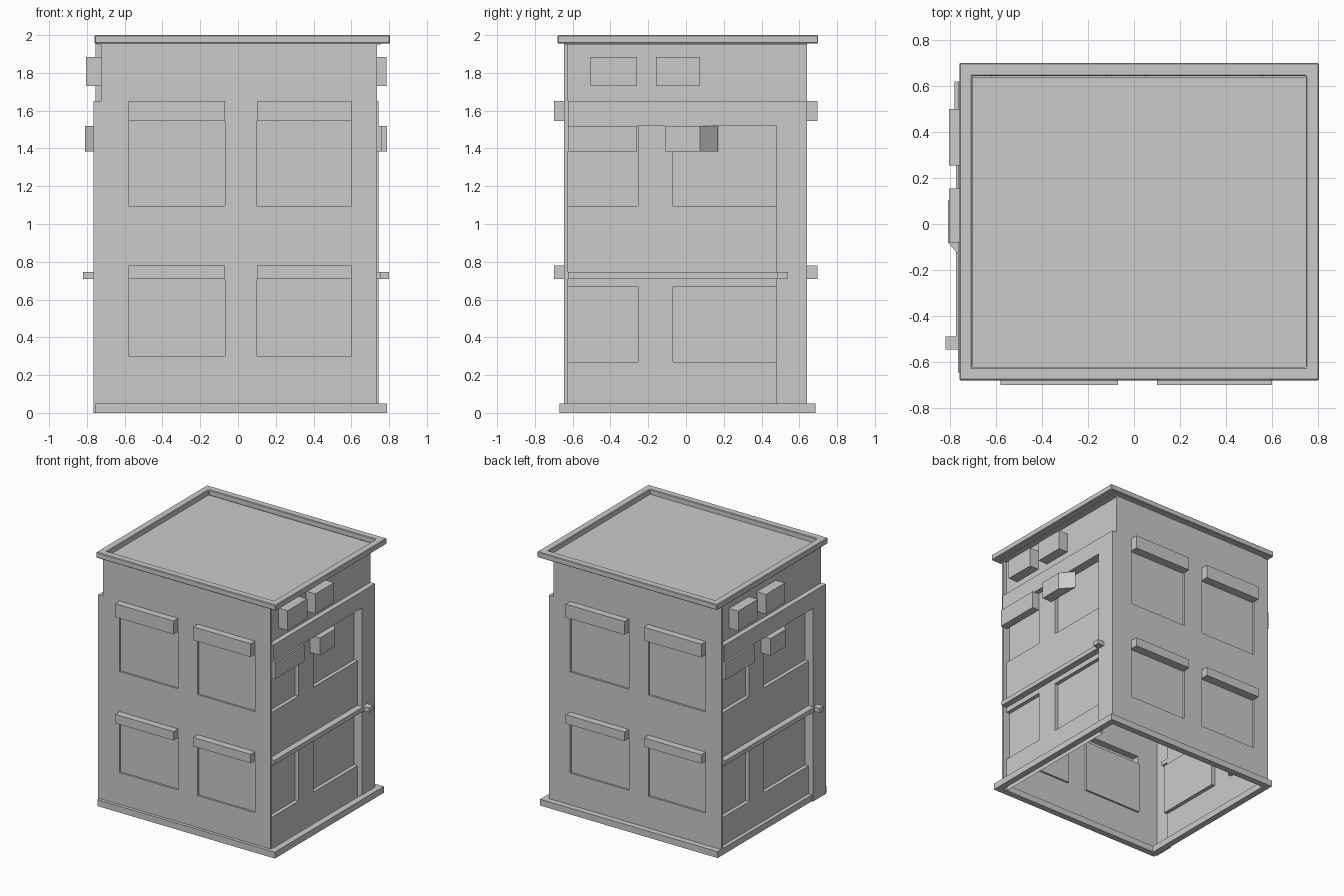
import bpy, bmesh

if "Cube" in bpy.data.objects:
    bpy.data.objects.remove(bpy.data.objects["Cube"])

CX, CY = -0.01, -0.0025      # axis of the half-turn symmetry
TOP = 1.955


def finish(name, bm, turned=False):
    if turned:               # half turn about the tower axis
        for v in bm.verts:
            v.co.x, v.co.y = 2 * CX - v.co.x, 2 * CY - v.co.y
    me = bpy.data.meshes.new(name)
    bm.to_mesh(me)
    bm.free()
    ob = bpy.data.objects.new(name, me)
    bpy.context.collection.objects.link(ob)
    return ob


def relief(name, size, rects, place, turned):
    """Single-sheet wall: rects are (u0, u1, v0, v1, depth), later ones win; None cuts."""
    u_min, u_max, v_min, v_max = size
    us = sorted({u_min, u_max, *(r[0] for r in rects), *(r[1] for r in rects)})
    vs = sorted({v_min, v_max, *(r[2] for r in rects), *(r[3] for r in rects)})

    def depth(i, j):
        if i + 1 >= len(us) or j + 1 >= len(vs):
            return None
        u, v, d = (us[i] + us[i + 1]) / 2, (vs[j] + vs[j + 1]) / 2, 0
        for r in rects:
            if r[0] < u < r[1] and r[2] < v < r[3]:
                d = r[4]
        return d

    bm = bmesh.new()

    def quad(*pts):
        bm.faces.new([bm.verts.new(place(*p)) for p in pts])

    for i in range(len(us) - 1):
        for j in range(len(vs) - 1):
            a = depth(i, j)
            if a is None:
                continue
            u0, u1, v0, v1 = us[i], us[i + 1], vs[j], vs[j + 1]
            quad((u0, v0, a), (u1, v0, a), (u1, v1, a), (u0, v1, a))
            b = depth(i + 1, j)
            if b is not None and b != a:
                quad((u1, v0, a), (u1, v0, b), (u1, v1, b), (u1, v1, a))
            b = depth(i, j + 1)
            if b is not None and b != a:
                quad((u0, v1, a), (u1, v1, a), (u1, v1, b), (u0, v1, b))
    bmesh.ops.remove_doubles(bm, verts=bm.verts, dist=1e-5)
    return finish(name, bm, turned)


def prism(name, outline, z0, z1, turned=False):
    bm = bmesh.new()
    face = bm.faces.new([bm.verts.new((x, y, z0)) for x, y in outline])
    ext = bmesh.ops.extrude_face_region(bm, geom=[face], use_keep_orig=True)
    for g in ext["geom"]:
        if isinstance(g, bmesh.types.BMVert):
            g.co.z = z1
    bmesh.ops.recalc_face_normals(bm, faces=bm.faces)
    return finish(name, bm, turned)


def box(name, x0, x1, y0, y1, z0, z1, turned=False):
    return prism(name, [(x0, y0), (x1, y0), (x1, y1), (x0, y1)], z0, z1, turned)


def frame(name, x0, x1, y0, y1, z0, z1, w, bevel=0):
    """Rectangular ring with a square section."""
    bm = bmesh.new()
    rings = []
    for inset, z in ((0, z0), (0, z1), (w, z1), (w, z0)):
        a, b, c, d = x0 + inset, x1 - inset, y0 + inset, y1 - inset
        rings.append([bm.verts.new(p) for p in ((a, c, z), (b, c, z), (b, d, z), (a, d, z))])
    for k in range(4):
        r, s = rings[k], rings[(k + 1) % 4]
        for i in range(4):
            j = (i + 1) % 4
            bm.faces.new((r[i], r[j], s[j], s[i]))
    bmesh.ops.recalc_face_normals(bm, faces=bm.faces)
    ob = finish(name, bm)
    if bevel:
        mod = ob.modifiers.new("bevel", "BEVEL")
        mod.width, mod.segments = bevel, 1
    return ob


# front wall: recessed windows under projecting lintels, notched upper corner
front = [(-0.765, -0.725, 1.65, TOP, None)]
for x0, x1 in ((-0.58, -0.07), (0.10, 0.60)):
    for sill, lintel, head in ((0.30, 0.71, 0.78), (1.095, 1.545, 1.65)):
        front += [(x0, x1, sill, lintel, -0.015), (x0, x1, lintel, head, 0.055)]

# side wall: recessed windows, front wall edge, corner pilaster and top band
side = []
for y0, y1 in ((-0.625, -0.255), (-0.07, 0.48)):
    side += [(y0, y1, 0.27, 0.67, -0.03), (y0, y1, 1.095, 1.52, -0.03)]
side += [(-0.645, -0.625, 0, TOP, 0.03),
         (0.48, 0.64, 0, 1.65, 0.04),
         (-0.625, 0.64, 1.52, 1.65, 0.04)]

for turned, fname, sname in ((False, "front", "right"), (True, "back", "left")):
    relief(fname + "_wall", (-0.765, 0.735, 0, TOP), front,
           lambda u, v, d: (u, -0.645 - d, v), turned)
    relief(sname + "_wall", (-0.645, 0.64, 0, TOP), side,
           lambda u, v, d: (0.705 + d, u, v), turned)
    # wall-mounted parts on each side
    for n, (y0, y1) in enumerate(((-0.505, -0.26), (-0.16, 0.075)), 1):
        box(f"{sname}_wall_unit_{n}", 0.705, 0.785, y0, y1, 1.73, 1.885, turned)
    box(sname + "_canopy", 0.70, 0.76, -0.625, -0.26, 1.385, 1.52, turned)
    prism(sname + "_angled_box",
          [(0.705, -0.11), (0.79, -0.11), (0.79, 0.075), (0.705, 0.17)],
          1.385, 1.52, turned)
    box(sname + "_pipe", 0.705, 0.755, -0.625, 0.54, 0.71, 0.745, turned)
    box(sname + "_pipe_end", 0.755, 0.80, 0.485, 0.54, 0.71, 0.745, turned)

# base ring, roof deck and raised roof rim
frame("base_plinth", -0.755, 0.79, -0.67, 0.685, 0, 0.05, 0.05)
box("roof_deck", -0.75, 0.755, -0.64, 0.64, 1.95, 1.96)
frame("roof_rim", -0.76, 0.805, -0.68, 0.70, TOP, 2.0, 0.057, 0.005)
